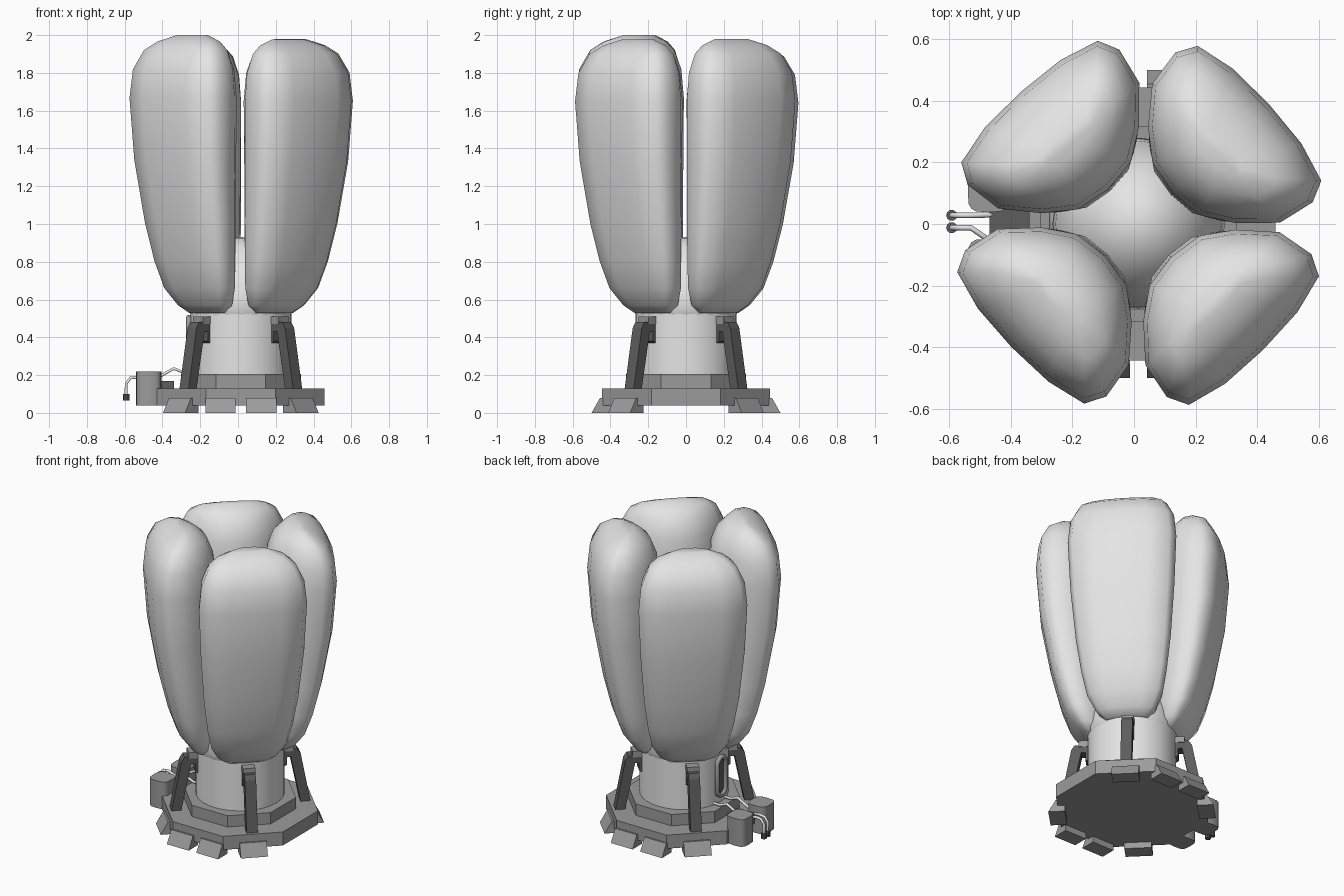
import bpy, bmesh, math
from mathutils import Matrix

if "Cube" in bpy.data.objects:
    bpy.data.objects.remove(bpy.data.objects["Cube"], do_unlink=True)

AXIS = (0.015, 0, 0)  # the drum axis sits a little off centre, as the pipes stick out


def material(name, v):
    m = bpy.data.materials.new(name)
    m.use_nodes = True
    m.diffuse_color = (v, v, v, 1)
    m.node_tree.nodes["Principled BSDF"].inputs["Base Color"].default_value = (v, v, v, 1)
    return m


LIGHT = material("light_grey", 0.78)
MID = material("mid_grey", 0.33)
DARK = material("dark_grey", 0.11)


def add(name, bm, mat, smooth=None, angle=0.0):
    """Turn a bmesh into an object, spun about the axis by angle."""
    bmesh.ops.rotate(bm, verts=bm.verts, cent=(0, 0, 0), matrix=Matrix.Rotation(angle, 3, "Z"))
    bmesh.ops.translate(bm, verts=bm.verts, vec=AXIS)
    bmesh.ops.recalc_face_normals(bm, faces=bm.faces)
    mesh = bpy.data.meshes.new(name)
    bm.to_mesh(mesh)
    bm.free()
    ob = bpy.data.objects.new(name, mesh)
    bpy.context.collection.objects.link(ob)
    mesh.materials.append(mat)
    if smooth:
        bpy.ops.object.select_all(action="DESELECT")
        ob.select_set(True)
        bpy.context.view_layer.objects.active = ob
        bpy.ops.object.shade_smooth_by_angle(angle=math.radians(smooth))


def loft(rings):
    """Skin a stack of equal rings and cap both ends."""
    bm = bmesh.new()
    rows = [[bm.verts.new(p) for p in ring] for ring in rings]
    n = len(rows[0])
    for a, b in zip(rows, rows[1:]):
        for i in range(n):
            j = (i + 1) % n
            bm.faces.new((a[i], a[j], b[j], b[i]))
    bm.faces.new(rows[0])
    bm.faces.new(rows[-1])
    return bm


def lathe(profile, n, turn=0.0, centre=(0, 0), power=1.0):
    """Stack of polygons from (radius, z) pairs; power below 1 squares them off."""
    def bend(c):
        return math.copysign(abs(c) ** power, c)
    angles = [turn + math.tau * i / n for i in range(n)]
    return loft([[(centre[0] + r * bend(math.cos(a)), centre[1] + r * bend(math.sin(a)), z)
                  for a in angles] for r, z in profile])


def slab(profile, width, y=0.0):
    """Extrude an (x, z) outline across y."""
    return loft([[(x, y + s * width / 2, z) for x, z in profile] for s in (-1, 1)])


def tube(name, points, radius, mat, cyclic=False):
    cu = bpy.data.curves.new(name, "CURVE")
    cu.dimensions = "3D"
    cu.bevel_depth = radius
    cu.bevel_resolution = 1
    cu.use_fill_caps = True
    sp = cu.splines.new("POLY")
    sp.points.add(len(points) - 1)
    for p, co in zip(sp.points, points):
        p.co = (*co, 1)
    sp.use_cyclic_u = cyclic
    cu.materials.append(mat)
    ob = bpy.data.objects.new(name, cu)
    ob.location = AXIS
    bpy.context.collection.objects.link(ob)


# Stepped octagonal base
edge = 1 / math.cos(math.pi / 8)
add("base_plate", lathe([(0.444 * edge, 0.04), (0.444 * edge, 0.13)], 8, math.pi / 8), MID)
add("base_step", lathe([(0.318 * edge, 0.13), (0.318 * edge, 0.205)], 8, math.pi / 8), MID)

# Sloping feet: one on each diagonal and a pair at front and back
foot = [(0.4, 0), (0.5, 0), (0.455, 0.08), (0.4, 0.08)]
for k in range(4):
    add("diagonal_foot", slab(foot, 0.165), MID, angle=math.pi / 4 + k * math.pi / 2)
for side in (-1, 1):
    for off in (-0.108, 0.108):
        add("paired_foot", slab(foot, 0.16, off), MID, angle=side * math.pi / 2)

# Central drum and the rounded core inside the petals
add("drum", lathe([(0.267, 0.2), (0.267, 0.53)], 32), LIGHT, 35)
add("core", lathe([(0.262, 0.51), (0.28, 0.55), (0.27, 0.64), (0.22, 0.78), (0.14, 0.88),
                   (0.06, 0.925), (0.01, 0.93)], 24), LIGHT, 60)

# Bent legs on the diagonals with a small clamp on top
leg = [(0.25, 0.36), (0.28, 0.38), (0.28, 0.43), (0.305, 0.43), (0.365, 0.13),
       (0.425, 0.13), (0.365, 0.45), (0.345, 0.48), (0.25, 0.48)]
clamp = [(0.25, 0.47), (0.32, 0.47), (0.32, 0.51), (0.25, 0.51)]
for k in range(4):
    a = math.pi / 4 + k * math.pi / 2
    add("leg", slab(leg, 0.068), DARK, angle=a)
    add("leg_clamp", slab(clamp, 0.075), MID, angle=a)

# Four thick petals: half section as (depth, width) fractions, then height rings
half = [(0, 0), (0.04, 0.35), (0.2, 0.64), (0.45, 0.93), (0.74, 1), (0.9, 0.9), (0.98, 0.5)]
section = half + [(1, 0)] + [(t, -s) for t, s in reversed(half[1:])]
levels = [  # z, inner radius, outer radius, half width
    (0.53, 0.17, 0.28, 0.13), (0.57, 0.145, 0.325, 0.18), (0.66, 0.135, 0.39, 0.23),
    (0.8, 0.14, 0.44, 0.26), (1.0, 0.145, 0.49, 0.288), (1.33, 0.15, 0.55, 0.316),
    (1.65, 0.15, 0.575, 0.33), (1.8, 0.165, 0.56, 0.315), (1.9, 0.205, 0.51, 0.268),
    (1.945, 0.255, 0.45, 0.21), (1.978, 0.31, 0.38, 0.11)]
for top, azimuth in ((1.98, 42.5), (1.965, 131.7), (2.0, 224), (1.978, 314.7)):
    stretch = (top - 0.53) / (levels[-1][0] - 0.53)
    rings = [[(a + t * (b - a), s * w, 0.53 + (z - 0.53) * stretch) for t, s in section]
             for z, a, b, w in levels]
    add("petal", loft(rings), LIGHT, 75, math.radians(azimuth))

# Upright oval port on the drum
oval = []
for i in range(16):
    a = math.tau * (i + 0.5) / 16
    rise = 0.08 if math.sin(a) > 0 else -0.08
    oval.append((-0.275, 0.045 * math.cos(a), 0.38 + rise + 0.045 * math.sin(a)))
tube("port_rim", oval, 0.016, MID, True)
add("port_panel", loft([[(x, y, z) for _, y, z in oval] for x in (-0.262, -0.271)]), DARK)

# Twin rounded box tanks and their mount
for y in (-0.115, 0.105):
    add("tank", lathe([(0.067, 0.04), (0.067, 0.22)], 16, centre=(-0.488, y), power=0.55), MID, 35)
add("tank_mount", slab([(-0.485, 0.1), (-0.355, 0.1), (-0.355, 0.17), (-0.485, 0.17)], 0.1), DARK)

# Outlet pipes with nozzles, and feed pipes running back to the base
for start, end in ((0.03, 0.028), (-0.06, -0.012)):
    tube("outlet_pipe", [(-0.475, start, 0.16), (-0.545, end, 0.19), (-0.585, end, 0.185),
                         (-0.607, end, 0.155), (-0.607, end, 0.09)], 0.009, LIGHT)
    add("nozzle", lathe([(0.018, 0.065), (0.018, 0.1)], 10, centre=(-0.607, end)), DARK, 35)
for y in (-0.056, 0.056):
    tube("feed_pipe", [(-0.435, y, 0.19), (-0.355, y, 0.235), (-0.305, y, 0.215),
                       (-0.245, y, 0.215)], 0.009, LIGHT)
